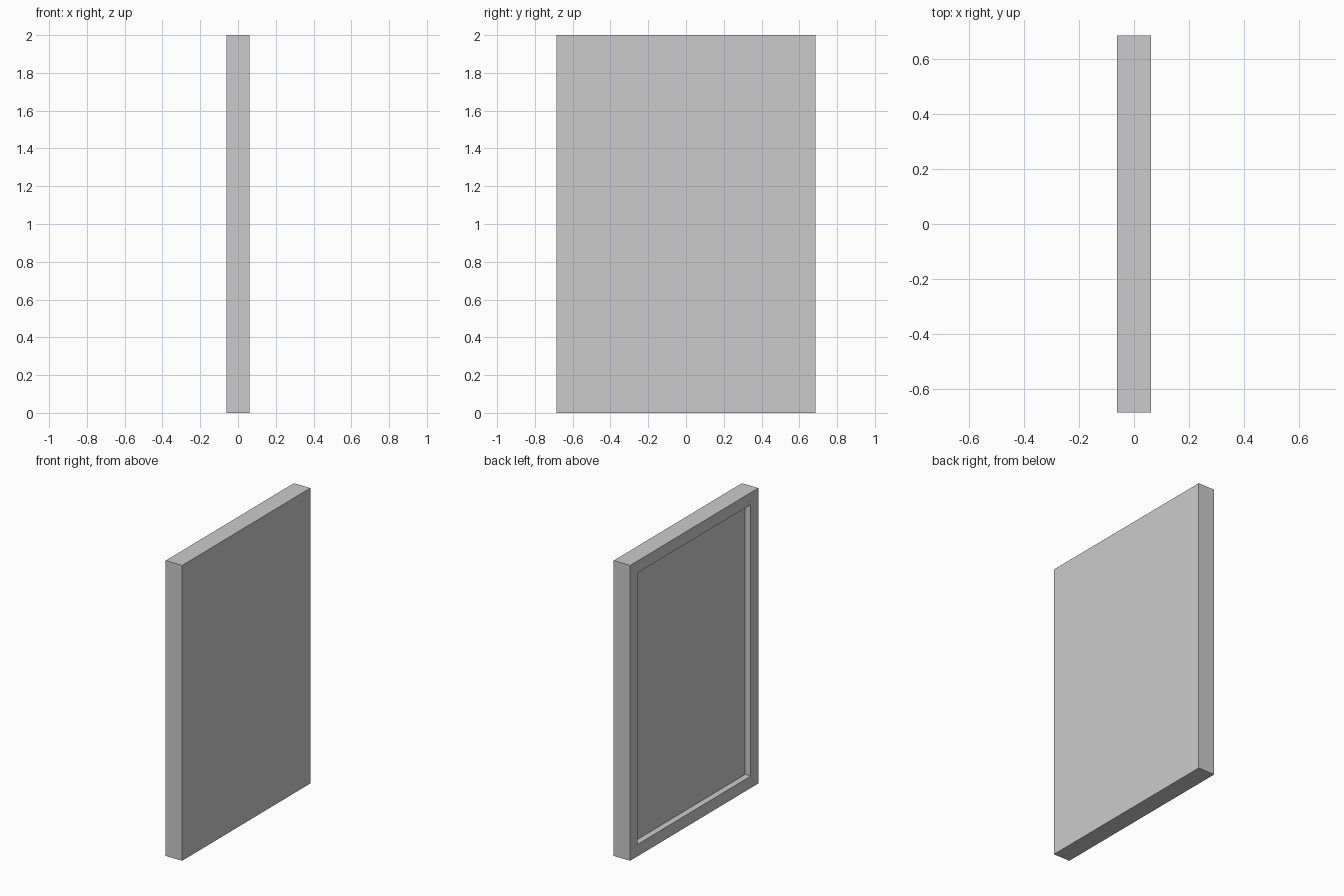
import bpy, bmesh
from mathutils import Vector

if "Cube" in bpy.data.objects:
    bpy.data.objects.remove(bpy.data.objects["Cube"])

THICK, WIDTH, HEIGHT = 0.123, 1.371, 2.0
BORDER, DEPTH = 0.081, 0.041

# Solid slab standing on the ground
bm = bmesh.new()
bmesh.ops.create_cube(bm, size=1)
bmesh.ops.scale(bm, vec=(THICK, WIDTH, HEIGHT), verts=bm.verts)
bmesh.ops.translate(bm, vec=(0, 0, HEIGHT / 2), verts=bm.verts)

# Raised border around a recessed panel on the left (-x) face
bm.normal_update()
panel = min(bm.faces, key=lambda f: f.normal.x)
bmesh.ops.inset_region(bm, faces=[panel], thickness=BORDER, use_even_offset=True)
new = bmesh.ops.extrude_discrete_faces(bm, faces=[panel])["faces"]
bmesh.ops.translate(bm, vec=Vector((DEPTH, 0, 0)), verts=new[0].verts)
bmesh.ops.recalc_face_normals(bm, faces=bm.faces)

mesh = bpy.data.meshes.new("framed_panel")
bm.to_mesh(mesh)
bm.free()
bpy.context.collection.objects.link(bpy.data.objects.new("framed_panel", mesh))
